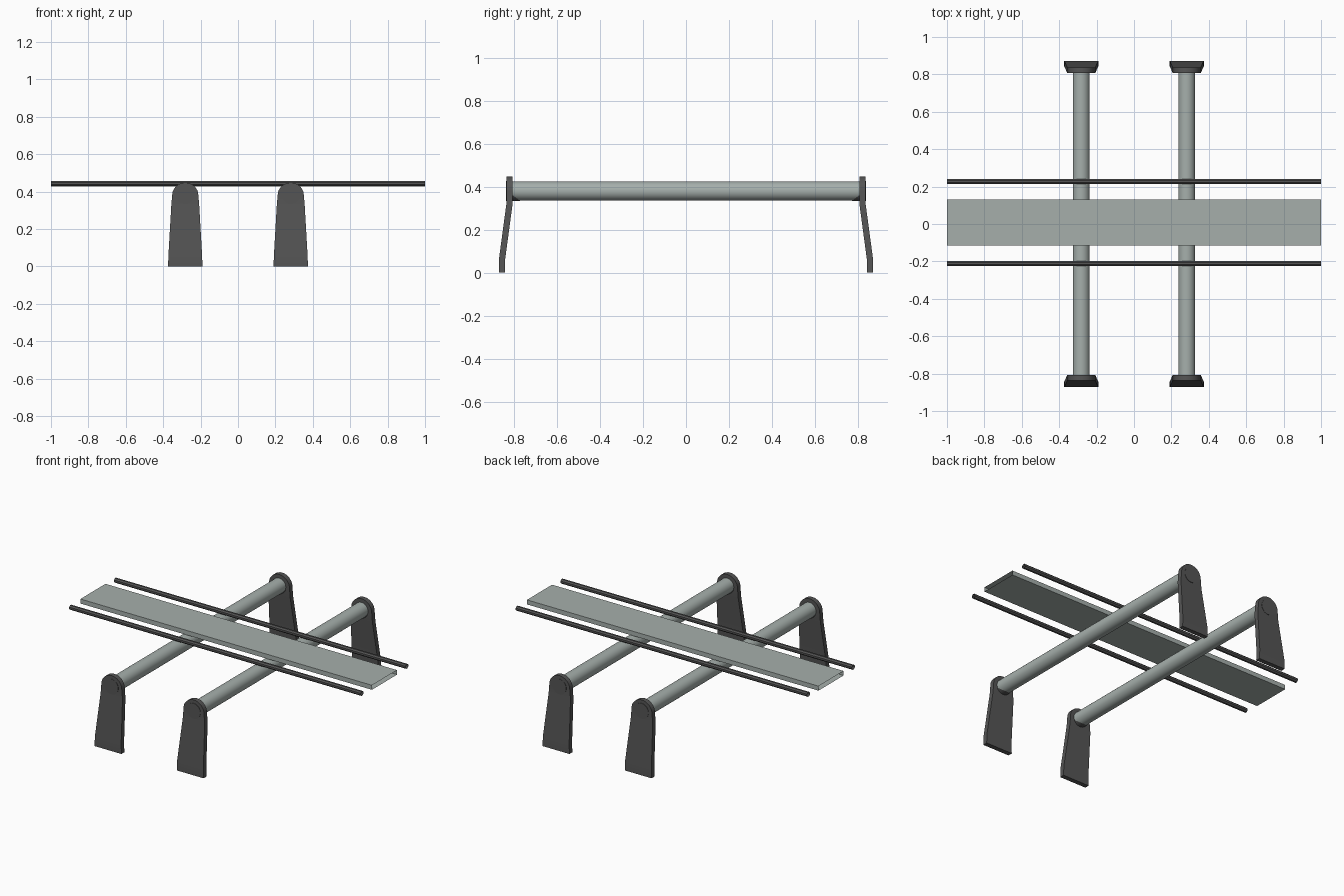
import bpy, bmesh
from math import pi, cos, sin
from mathutils import Matrix, Vector

cube = bpy.data.objects.get("Cube")
if cube:
    bpy.data.objects.remove(cube, do_unlink=True)


def material(name, rgb):
    m = bpy.data.materials.new(name)
    m.use_nodes = True
    color = (*rgb, 1)
    m.diffuse_color = color
    m.node_tree.nodes["Principled BSDF"].inputs["Base Color"].default_value = color
    return m


grey = material("pale grey green", (0.38, 0.43, 0.41))
dark = material("dark grey", (0.09, 0.09, 0.09))


def finish(bm, name, mat, smooth=False):
    bmesh.ops.recalc_face_normals(bm, faces=bm.faces)
    mesh = bpy.data.meshes.new(name)
    bm.to_mesh(mesh)
    bm.free()
    mesh.materials.append(mat)
    obj = bpy.data.objects.new(name, mesh)
    bpy.context.collection.objects.link(obj)
    if smooth:
        bpy.ops.object.select_all(action="DESELECT")
        obj.select_set(True)
        bpy.context.view_layer.objects.active = obj
        bpy.ops.object.shade_smooth_by_angle()
    return obj


def cylinder(center, radius, length, axis, sides, caps):
    bm = bmesh.new()
    turn = Matrix.Rotation(pi / 2, 4, "Y" if axis == "X" else "X")
    spin = Matrix.Rotation(pi / sides, 4, "Z")
    bmesh.ops.create_cone(bm, segments=sides, radius1=radius, radius2=radius, depth=length,
                          cap_ends=caps, matrix=Matrix.Translation(center) @ turn @ spin)
    return bm


LEG_X, TUBE_Z, TUBE_R = 0.282, 0.38, 0.045


def leg(name, x, side):
    # Tapered plate with a round top, cranked outward below the tube
    outline = [(-0.092, 0), (0.092, 0), (0.09, 0.06), (0.075, 0.32)]
    outline += [(0.07 * cos(a * pi / 16), TUBE_Z + 0.068 * sin(a * pi / 16)) for a in range(17)]
    outline += [(-0.075, 0.32), (-0.09, 0.06)]

    def inner_y(z):
        t = min(max((0.32 - z) / 0.26, 0), 1)
        return 0.807 + 0.035 * t

    bm = bmesh.new()
    rings = [[bm.verts.new((x + px, side * (inner_y(pz) + d), pz)) for px, pz in outline]
             for d in (0, 0.029)]
    n = len(outline)
    for i in range(n):
        j = (i + 1) % n
        bm.faces.new((rings[0][i], rings[0][j], rings[1][j], rings[1][i]))
    # Three flat panels per face: foot, slope and head
    for r in rings:
        bm.faces.new((r[0], r[1], r[2], r[-1]))
        bm.faces.new((r[-1], r[2], r[3], r[-2]))
        bm.faces.new(r[3:-1])
    finish(bm, name, dark, True)


for x, across in ((-LEG_X, "right"), (LEG_X, "left")):
    # Round cross tube
    finish(cylinder((x, 0, TUBE_Z), TUBE_R, 1.63, "Y", 32, True), across + "_cross_tube", grey, True)
    for side, end in ((-1, "front"), (1, "back")):
        label = f"{end}_{across}"
        leg(label + "_leg", x, side)
        # Tube end disc on the outer face of the leg
        finish(cylinder((x, side * 0.835, TUBE_Z), 0.047, 0.006, "Y", 32, True),
               label + "_end_disc", dark, True)
        # Sloping saddle below the tube end
        bm = cylinder((x, side * 0.785, TUBE_Z), 0.0475, 0.05, "Y", 32, True)
        cut = bmesh.ops.bisect_plane(bm, geom=bm.verts[:] + bm.edges[:] + bm.faces[:],
                                     plane_co=Vector((x, side * 0.81, 0.363)),
                                     plane_no=Vector((0, -side * 0.75, 1)), clear_outer=True)
        bmesh.ops.edgeloop_fill(bm, edges=[e for e in cut["geom_cut"]
                                           if isinstance(e, bmesh.types.BMEdge)])
        finish(bm, label + "_saddle", dark, True)

# Thin open ended side rods
for y, end in ((-0.212, "front"), (0.227, "back")):
    finish(cylinder((0, y, 0.442), 0.0145, 2, "X", 8, False), end + "_rod", dark)

# Flat centre panel, a box section open at both ends
bm = bmesh.new()
bmesh.ops.create_cube(bm, size=1, matrix=Matrix.Translation((0, 0.007, 0.442))
                      @ Matrix.Diagonal((2, 0.246, 0.028, 1)))
bmesh.ops.delete(bm, geom=[f for f in bm.faces if abs(f.normal.x) > 0.9], context="FACES_ONLY")
finish(bm, "centre_panel", grey)
